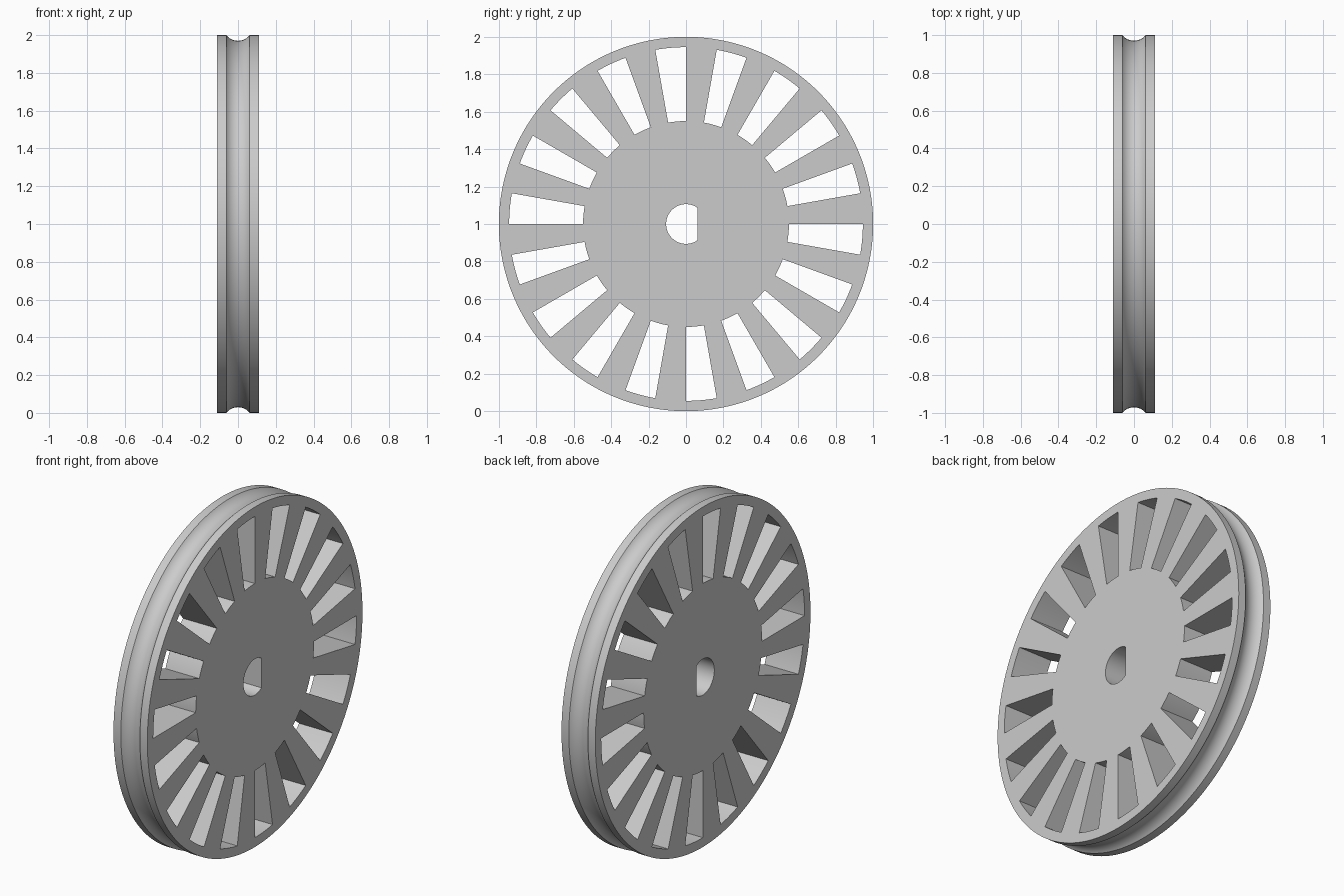
import bpy, bmesh, math

if "Cube" in bpy.data.objects:
    bpy.data.objects.remove(bpy.data.objects["Cube"])

HALF = 0.11                    # half of the wheel width
HUB, SLOT, RIM = 0.55, 0.945, 1.0
BORE = 0.106
GROOVE, DEPTH = 0.062, 0.03    # half width and depth of the belt groove
STEP = 1.25                    # degrees per segment
COUNT = round(360 / STEP)

grey = bpy.data.materials.new("light grey")
grey.use_nodes = True
grey.diffuse_color = (0.6, 0.6, 0.6, 1)
grey.node_tree.nodes["Principled BSDF"].inputs["Base Color"].default_value = (0.6, 0.6, 0.6, 1)

bm = bmesh.new()


def ring(x, radius):
    """Ring of vertices around the x axle; radius is a function of the angle."""
    verts = []
    for i in range(COUNT):
        a = math.radians(i * STEP)
        r = radius(a)
        verts.append(bm.verts.new((x, r * math.cos(a), 1 + r * math.sin(a))))
    return verts


def circle(r):
    return lambda a: r


def d_shape(a):
    """Round bore cut off by a flat on the +y side."""
    flat = BORE * math.cos(math.radians(55))
    return min(BORE, flat / math.cos(a)) if math.cos(a) > 0.01 else BORE


# Rim profile: flat lips with a circular groove between them
arc_r = (GROOVE ** 2 + DEPTH ** 2) / (2 * DEPTH)
half_arc = math.asin(GROOVE / arc_r)
profile = [(HALF, RIM)]
for k in range(17):
    t = half_arc * (1 - k / 8)
    profile.append((arc_r * math.sin(t), RIM - DEPTH + arc_r * (1 - math.cos(t))))
profile.append((-HALF, RIM))

bore = [ring(s * HALF, d_shape) for s in (1, -1)]
hub = [ring(s * HALF, circle(HUB)) for s in (1, -1)]
slot = [ring(s * HALF, circle(SLOT)) for s in (1, -1)]
rim = [ring(x, circle(r)) for x, r in profile]

# Closed sections for the hub and rim, with spokes or slots between them
solid = [(bore[0], hub[0]), (bore[1], hub[1]), (bore[0], bore[1]),
         (slot[0], rim[0]), (slot[1], rim[-1])] + list(zip(rim, rim[1:]))
spoke = [(hub[0], slot[0]), (hub[1], slot[1])]
opening = [(hub[0], hub[1]), (slot[0], slot[1])]

for i in range(COUNT):
    j = (i + 1) % COUNT
    is_spoke = (i * STEP) % 20 < 10
    for a, b in solid + (spoke if is_spoke else opening):
        bm.faces.new((a[i], a[j], b[j], b[i]))
    # Radial side walls of each spoke
    if (i * STEP) % 10 == 0:
        bm.faces.new((hub[0][i], slot[0][i], slot[1][i], hub[1][i]))

bmesh.ops.recalc_face_normals(bm, faces=bm.faces)
mesh = bpy.data.meshes.new("grooved_wheel")
bm.to_mesh(mesh)
bm.free()
mesh.materials.append(grey)
wheel = bpy.data.objects.new("grooved_wheel", mesh)
bpy.context.collection.objects.link(wheel)

bpy.ops.object.select_all(action='DESELECT')
wheel.select_set(True)
bpy.context.view_layer.objects.active = wheel
bpy.ops.object.shade_smooth_by_angle(angle=math.radians(30))
